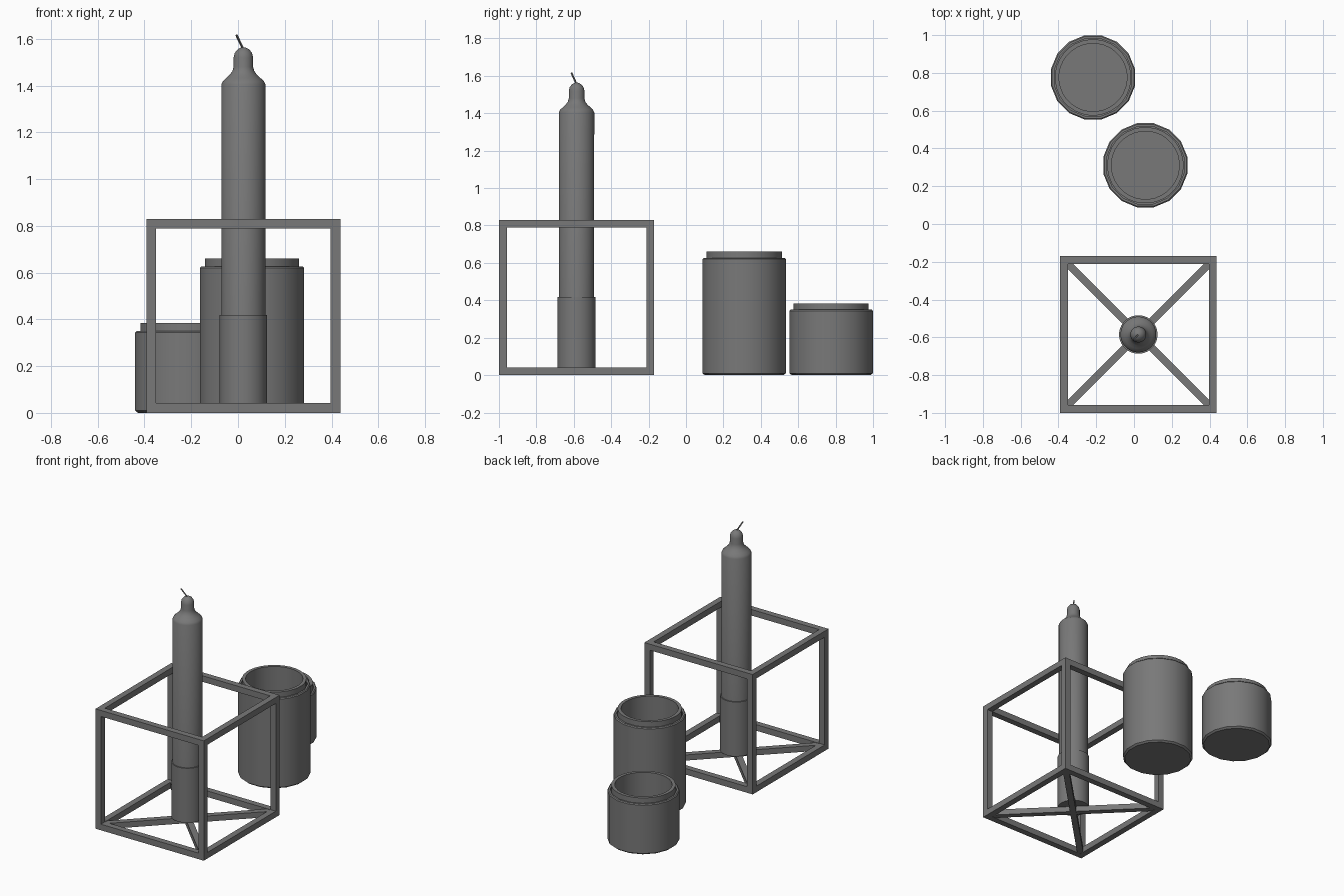
import bpy, bmesh, math
from mathutils import Vector

cube = bpy.data.objects.get("Cube")
if cube:
    bpy.data.objects.remove(cube, do_unlink=True)

grey = bpy.data.materials.new("mid grey")
grey.use_nodes = True
colour = (0.19, 0.19, 0.19, 1)
grey.diffuse_color = colour
for node in grey.node_tree.nodes:
    if node.type == 'BSDF_PRINCIPLED':
        node.inputs["Base Color"].default_value = colour
        node.inputs["Roughness"].default_value = 0.6


def finish(name, bm, loc=(0, 0, 0), smooth=None):
    bmesh.ops.recalc_face_normals(bm, faces=bm.faces)
    mesh = bpy.data.meshes.new(name)
    bm.to_mesh(mesh)
    bm.free()
    mesh.materials.append(grey)
    obj = bpy.data.objects.new(name, mesh)
    obj.location = loc
    bpy.context.collection.objects.link(obj)
    if smooth:
        bpy.ops.object.select_all(action='DESELECT')
        obj.select_set(True)
        bpy.context.view_layer.objects.active = obj
        bpy.ops.object.shade_smooth_by_angle(angle=math.radians(smooth))
    return obj


def lathe(name, profile, loc, sides, smooth=35):
    """Spin an (r, z) profile that starts and ends on the axis."""
    bm = bmesh.new()
    rings = []
    for r, z in profile:
        if r == 0:
            rings.append([bm.verts.new((0, 0, z))] * sides)
        else:
            angles = [2 * math.pi * (i + 0.5) / sides for i in range(sides)]
            rings.append([bm.verts.new((r * math.cos(a), r * math.sin(a), z)) for a in angles])
    for low, high in zip(rings, rings[1:]):
        for i in range(sides):
            j = (i + 1) % sides
            bm.faces.new(list(dict.fromkeys((low[i], low[j], high[j], high[i]))))
    return finish(name, bm, loc, smooth)


def bar(name, start, end, width, height):
    """Square bar between two points at the same height, or an upright one."""
    start, end = Vector(start), Vector(end)
    along = end - start
    bm = bmesh.new()
    bmesh.ops.create_cube(bm, size=1)
    bmesh.ops.scale(bm, vec=(width, height, along.length), verts=bm.verts)
    turn = along.to_track_quat('Z', 'Y').to_matrix()
    bmesh.ops.rotate(bm, matrix=turn, verts=bm.verts)
    return finish(name, bm, (start + end) / 2)


# Open cube frame
CX, CY, SIZE, T = 0.023, -0.585, 0.83, 0.042
h = (SIZE - T) / 2
inner = h - T / 2
for level, z in (("lower", T / 2), ("upper", SIZE - T / 2)):
    for side, s in (("right", -1), ("left", 1)):
        bar(f"{level}_{side}_rail", (CX + s * h, CY - h - T / 2, z), (CX + s * h, CY + h + T / 2, z), T, T)
    for side, s in (("front", -1), ("back", 1)):
        bar(f"{level}_{side}_rail", (CX - inner, CY + s * h, z), (CX + inner, CY + s * h, z), T, T)
for fb, sy in (("front", -1), ("back", 1)):
    for side, sx in (("right", -1), ("left", 1)):
        x, y = CX + sx * h, CY + sy * h
        bar(f"{fb}_{side}_post", (x, y, T), (x, y, SIZE - T), T, T)

# Diagonal cross under the candle
for name, s in (("cross_bar_a", 1), ("cross_bar_b", -1)):
    z = T / 2 - 0.001 * s
    d = inner + 0.005
    bar(name, (CX - d, CY - s * d, z), (CX + d, CY + s * d, z), T - 0.002, T - 0.003)

# Candle sleeve and candle
lathe("candle_sleeve", [(0, 0.04), (0.102, 0.04), (0.102, 0.418), (0.095, 0.418),
                        (0.095, 0.06), (0, 0.06)], (CX, CY, 0), 32)
lathe("candle", [(0, 0.06), (0.094, 0.06), (0.095, 1.405), (0.088, 1.419), (0.074, 1.432),
                 (0.058, 1.447), (0.047, 1.462), (0.042, 1.48), (0.042, 1.52),
                 (0.037, 1.54), (0.025, 1.555), (0.01, 1.563), (0, 1.564)],
      (CX, CY, 0), 32, 50)
bar("wick", (CX, CY, 1.555), (CX - 0.03, CY - 0.028, 1.617), 0.007, 0.007)


# Lidless jars: faceted shell with a round liner standing proud of it
def jar(name, x, y, top):
    shoulder = top - 0.034
    lathe(name + "_shell", [(0, 0), (0.215, 0), (0.227, 0.01), (0.227, shoulder - 0.006),
                            (0.221, shoulder), (0.209, shoulder), (0.209, shoulder - 0.02),
                            (0.209, 0.02), (0, 0.02)], (x, y, 0), 16)
    lathe(name + "_liner", [(0, 0.015), (0.202, 0.015), (0.202, top), (0.18, top),
                            (0.18, 0.045), (0.085, 0.045), (0.085, 0.04), (0, 0.04)],
          (x, y, 0), 32)


jar("tall_jar", 0.06, 0.311, 0.66)
jar("short_jar", -0.217, 0.776, 0.384)
